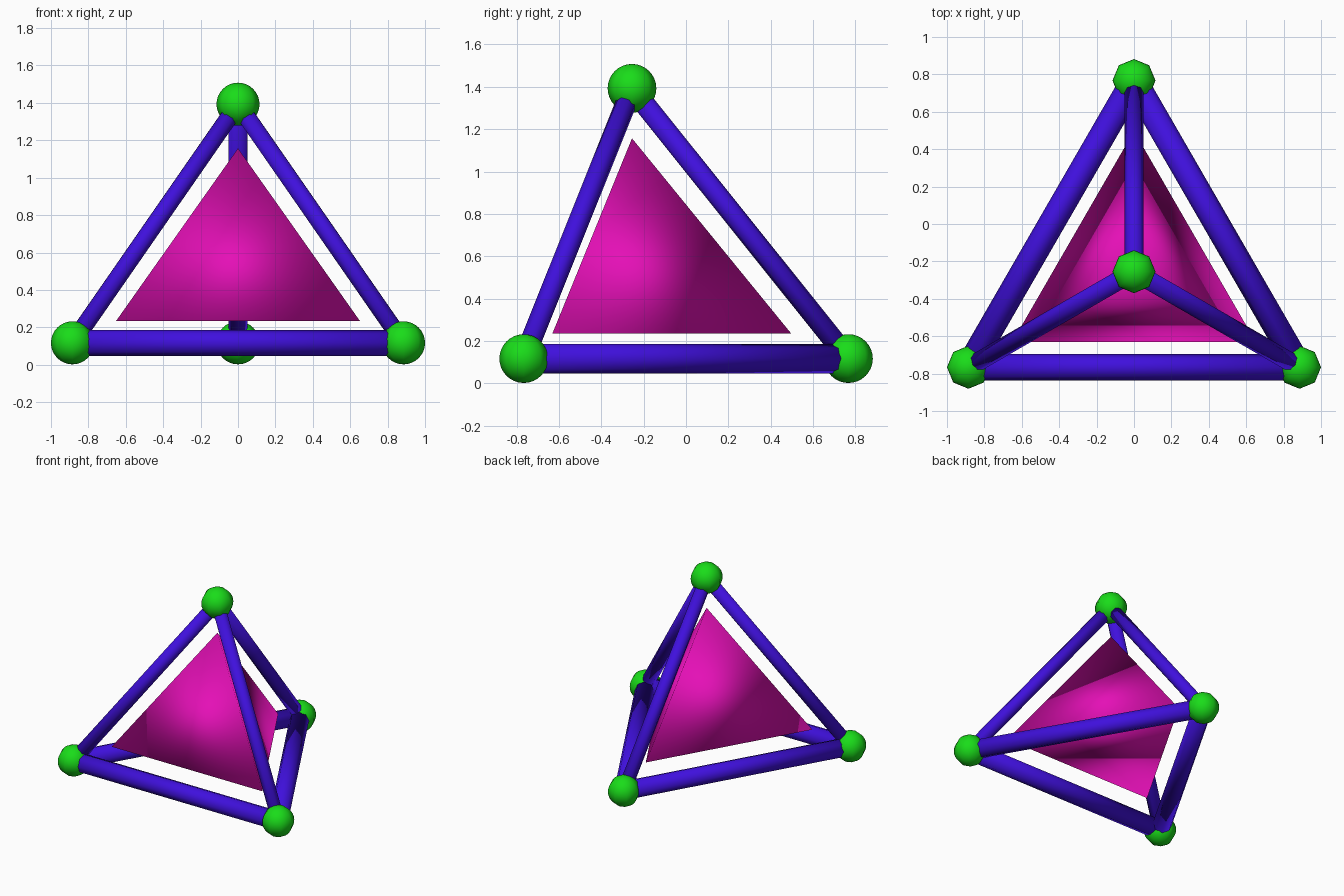
import bpy
from math import sin, cos, pi
from mathutils import Vector

if "Cube" in bpy.data.objects:
    bpy.data.objects.remove(bpy.data.objects["Cube"])

BALL_R = 0.115
BASE_Z = 0.117
CENTRE_Y = -0.255


def paint(name, rgb):
    mat = bpy.data.materials.new(name)
    mat.diffuse_color = (*rgb, 1)
    mat.use_nodes = True
    mat.node_tree.nodes["Principled BSDF"].inputs["Base Color"].default_value = mat.diffuse_color
    return mat


GREEN = paint("green", (0.01, 0.72, 0.01))
BLUE = paint("blue", (0.05, 0.005, 0.72))
MAGENTA = paint("magenta", (0.78, 0.005, 0.47))


def finish(obj, name, mat):
    obj.name = name
    obj.data.materials.append(mat)
    obj.data.polygons.foreach_set("use_smooth", [True] * len(obj.data.polygons))


def triangle(radius, z):
    # Corners in order: back, front left, front right
    return [Vector((-radius * sin(a), CENTRE_Y + radius * cos(a), z))
            for a in (0, 2 * pi / 3, 4 * pi / 3)]


def rod(name, a, b, radius):
    d = b - a
    bpy.ops.mesh.primitive_cylinder_add(
        vertices=8, radius=radius, depth=d.length, location=(a + b) / 2,
        rotation=d.to_track_quat('Z', 'Y').to_euler())
    finish(bpy.context.object, name, BLUE)


base = triangle(1.022, BASE_Z)
apex = Vector((0, CENTRE_Y, 1.393))
corners = ["back", "front_left", "front_right"]

# Corner balls
for name, p in zip(corners + ["top"], base + [apex]):
    bpy.ops.mesh.primitive_uv_sphere_add(segments=8, ring_count=16,
                                         radius=BALL_R, location=p)
    finish(bpy.context.object, name + "_ball", GREEN)

# Thick base rods and thinner sloping rods
for i, name in enumerate(corners):
    j = (i + 1) % 3
    rod(f"base_rod_{name}_to_{corners[j]}", base[i], base[j], 0.07)
    rod(f"sloping_rod_{name}", base[i], apex, 0.05)

# Solid pyramid floating inside the frame
mesh = bpy.data.meshes.new("inner_pyramid")
points = triangle(0.752, 0.235) + [Vector((0, CENTRE_Y, 1.157))]
mesh.from_pydata(points, [], [(2, 1, 0), (0, 1, 3), (1, 2, 3), (2, 0, 3)])
pyramid = bpy.data.objects.new("inner_pyramid", mesh)
bpy.context.collection.objects.link(pyramid)
finish(pyramid, "inner_pyramid", MAGENTA)
